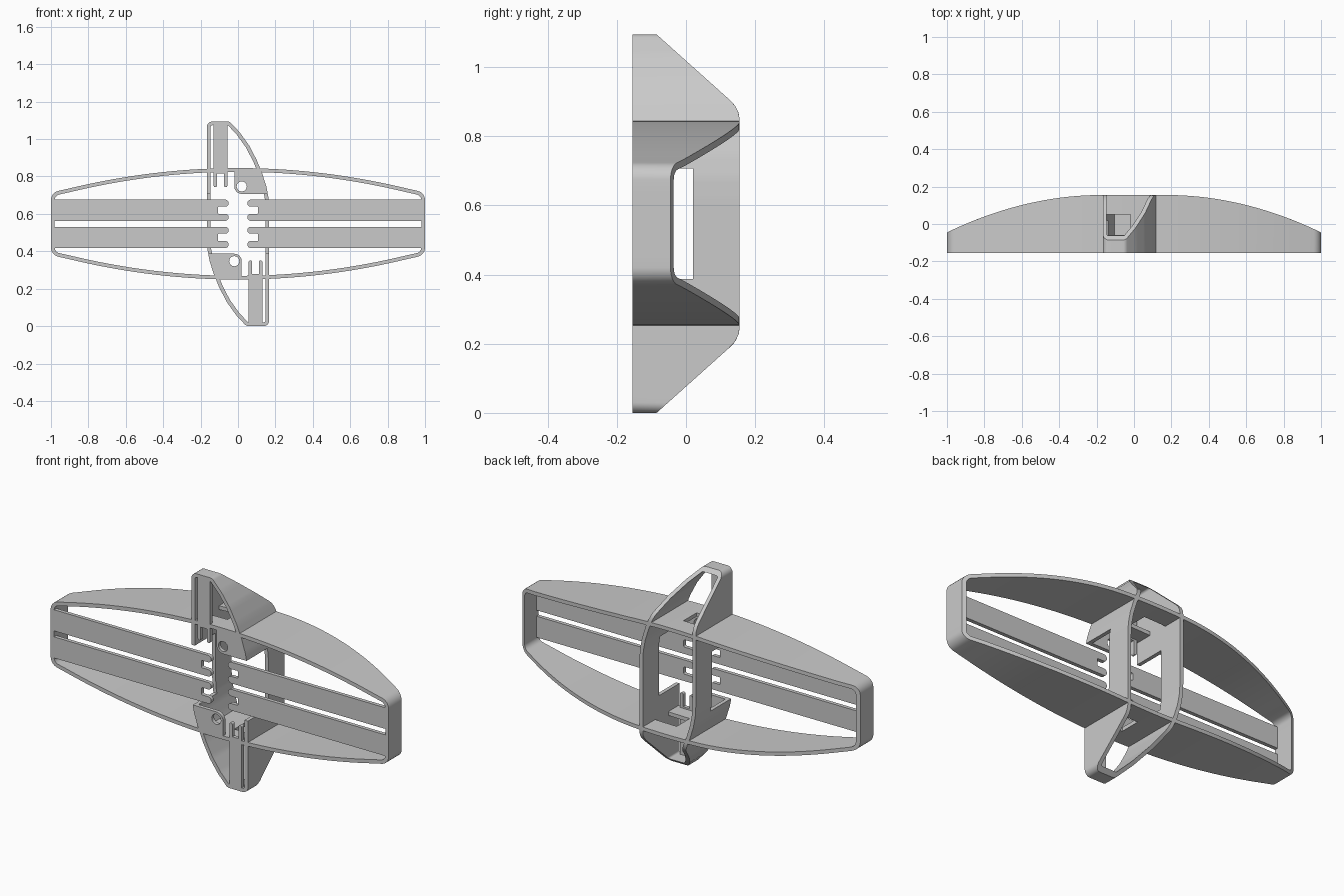
import bpy, bmesh, math
from mathutils import Vector

cube = bpy.data.objects.get("Cube")
if cube:
    bpy.data.objects.remove(cube)

MID = 0.547       # height of the centre, about which everything repeats
FRONT = -0.155
BACK = 0.155
WALL = 0.02
PLATE = 0.02

gray = bpy.data.materials.new("light_gray")
gray.use_nodes = True
gray.diffuse_color = (0.59, 0.59, 0.59, 1)
gray.node_tree.nodes["Principled BSDF"].inputs["Base Color"].default_value = (0.59, 0.59, 0.59, 1)
parts = []


def add_object(name, mesh):
    obj = bpy.data.objects.new(name, mesh)
    bpy.context.scene.collection.objects.link(obj)
    return obj


def add_part(name, mesh):
    mesh.materials.clear()
    mesh.materials.append(gray)
    obj = add_object(name, mesh)
    parts.append(obj)
    return obj


def fillet(corners, steps=6):
    """Round a closed outline given as (x, z, radius) corners."""
    out = []
    for i, (x, z, r) in enumerate(corners):
        p = Vector((x, z))
        if r == 0:
            out.append(p)
            continue
        a = Vector(corners[i - 1][:2]) - p
        b = Vector(corners[(i + 1) % len(corners)][:2]) - p
        half = a.angle(b) / 2
        cut = min(r / math.tan(half), a.length * 0.499, b.length * 0.499)
        r = cut * math.tan(half)
        centre = p + (a.normalized() + b.normalized()).normalized() * r / math.sin(half)
        u = p + a.normalized() * cut - centre
        v = p + b.normalized() * cut - centre
        for k in range(steps + 1):
            t = k / steps
            d = u * (1 - t) + v * t
            out.append(centre + d.normalized() * r)
    return out


def subdivide(points, longest=0.02):
    out = []
    for i, p in enumerate(points):
        q = points[(i + 1) % len(points)]
        n = max(1, math.ceil((q - p).length / longest))
        out += [p.lerp(q, k / n) for k in range(n)]
    return out


def ring(name, outline, back):
    """Thin wall following a clockwise outline, its rear edge set by back(x, z)."""
    pts = [p for i, p in enumerate(outline) if (p - outline[i - 1]).length > 1e-4]
    bm = bmesh.new()
    loops = []
    for i, p in enumerate(pts):
        e1 = (p - pts[i - 1]).normalized()
        e2 = (pts[(i + 1) % len(pts)] - p).normalized()
        n1, n2 = Vector((e1.y, -e1.x)), Vector((e2.y, -e2.x))
        n = (n1 + n2).normalized()
        q = p + n * WALL / max(0.5, n.dot(n1))
        loops.append([bm.verts.new(c) for c in (
            (p.x, FRONT, p.y), (p.x, back(p.x, p.y), p.y),
            (q.x, back(q.x, q.y), q.y), (q.x, FRONT, q.y))])
    for i, a in enumerate(loops):
        b = loops[(i + 1) % len(loops)]
        for k in range(4):
            m = (k + 1) % 4
            bm.faces.new((a[k], a[m], b[m], b[k]))
    bmesh.ops.recalc_face_normals(bm, faces=bm.faces)
    mesh = bpy.data.meshes.new(name)
    bm.to_mesh(mesh)
    bm.free()
    return add_part(name, mesh)


def cut_box(obj, low, high):
    """Cut a box-shaped opening and bake the result."""
    bm = bmesh.new()
    bmesh.ops.create_cube(bm, size=1)
    for v in bm.verts:
        v.co = [low[i] if v.co[i] < 0 else high[i] for i in range(3)]
    mesh = bpy.data.meshes.new("cutter")
    bm.to_mesh(mesh)
    bm.free()
    cutter = add_object("cutter", mesh)
    mod = obj.modifiers.new("opening", 'BOOLEAN')
    mod.operation, mod.solver, mod.object = 'DIFFERENCE', 'EXACT', cutter
    graph = bpy.context.evaluated_depsgraph_get()
    baked = bpy.data.meshes.new_from_object(obj.evaluated_get(graph))
    obj.modifiers.clear()
    obj.data = baked
    bpy.data.objects.remove(cutter)


def plate(name, outlines):
    """Flat front plate; outlines after the first are holes."""
    curve = bpy.data.curves.new(name, 'CURVE')
    curve.dimensions = '2D'
    curve.fill_mode = 'BOTH'
    curve.extrude = PLATE / 2
    for pts in outlines:
        s = curve.splines.new('POLY')
        s.points.add(len(pts) - 1)
        for sp, p in zip(s.points, pts):
            sp.co = (p.x, p.y, 0, 1)
        s.use_cyclic_u = True
    temp = add_object("temp", curve)
    graph = bpy.context.evaluated_depsgraph_get()
    mesh = bpy.data.meshes.new_from_object(temp.evaluated_get(graph))
    bpy.data.objects.remove(temp)
    for v in mesh.vertices:
        v.co = (v.co.x, FRONT + PLATE / 2 - v.co.z, v.co.y)
    bm = bmesh.new()
    bm.from_mesh(mesh)
    bmesh.ops.remove_doubles(bm, verts=bm.verts, dist=1e-5)
    bmesh.ops.recalc_face_normals(bm, faces=bm.faces)
    bm.to_mesh(mesh)
    bm.free()
    return add_part(name, mesh)


def turned(corners):
    """Half turn about the centre, seen from the front."""
    return [(-x, 2 * MID - z, *r) for x, z, *r in corners]


# Long bowed frame
top = [(x, MID + 0.298 - 0.122 * (x / 0.955) ** 2, 0) for x in [k * 0.05 for k in range(-18, 19)]]
half = [(-1, MID + 0.167, 0.05)] + top + [(1, MID + 0.167, 0.05)]


def frame_back(x, z):
    return BACK - 0.2 * (max(0, abs(x) - 0.17) / 0.83) ** 2


frame = ring("long_frame", subdivide(fillet(half + turned(half)), 0.04), frame_back)
cut_box(frame, (-0.15, -0.06, 0.8), (-0.02, 0.05, 0.9))
cut_box(frame, (0.02, -0.06, 0.2), (0.15, 0.05, 0.3))

# Upright fin-shaped frame
fin = [(-0.167, 2 * MID, 0.03), (-0.045, 2 * MID, 0.03), (0.01, 1.035, 0), (0.06, 0.965, 0),
       (0.1, 0.888, 0), (0.13, 0.815, 0), (0.152, 0.745, 0), (0.164, 0.68, 0), (0.167, 0.62, 0)]


def fin_back(x, z):
    """Level middle, a short bend, then a straight slope to each tip."""
    h = abs(z - MID)
    if h > 0.35:
        return -0.085 + (MID - h) * 1.117
    return BACK - 0.02 * (max(0, h - 0.3) / 0.05) ** 2


upright = ring("upright_frame", subdivide(fillet(fin + turned(fin))), fin_back)
cut_box(upright, (-0.4, -0.4, MID - 0.16), (0.4, 0.02, MID + 0.16))

# Horizontal bars with two rounded tabs each
bar = [(0.99, 0.016, 0), (0.99, 0.129, 0), (0.05, 0.129, 0.018), (0.05, 0.092, 0.018),
       (0.108, 0.092, 0.006), (0.108, 0.053, 0.006), (0.05, 0.053, 0.018), (0.05, 0.016, 0.018)]
for sx, side in ((1, "left"), (-1, "right")):
    for sz, level in ((1, "upper"), (-1, "lower")):
        plate(f"{level}_{side}_bar", [fillet([(sx * x, MID + sz * z, r) for x, z, r in bar])])

# Upright forked bars and corner gussets with screw holes
fork = [(-0.13, 1.085, 0), (-0.13, 0.743, 0.008), (-0.112, 0.743, 0.008), (-0.112, 0.815, 0),
        (-0.075, 0.815, 0), (-0.075, 0.743, 0.008), (-0.057, 0.743, 0.008), (-0.057, 1.085, 0)]
gusset = [(-0.02, 0.843, 0), (0.116, 0.843, 0), (0.142, 0.765, 0), (0.157, 0.707, 0),
          (-0.02, 0.707, 0.04)]
hole = [(0.02 + 0.027 * math.cos(a), 0.747 + 0.027 * math.sin(a), 0)
        for a in [math.tau * k / 24 for k in range(24)]]
for level, turn in (("upper", list), ("lower", turned)):
    plate(f"{level}_fork", [fillet(turn(fork))])
    plate(f"{level}_gusset", [fillet(turn(gusset)), fillet(turn(hole))])

# Smooth the curved walls, keep edges sharp
bpy.ops.object.select_all(action='DESELECT')
for obj in parts:
    obj.select_set(True)
bpy.context.view_layer.objects.active = parts[0]
bpy.ops.object.shade_smooth_by_angle(angle=math.radians(30))
